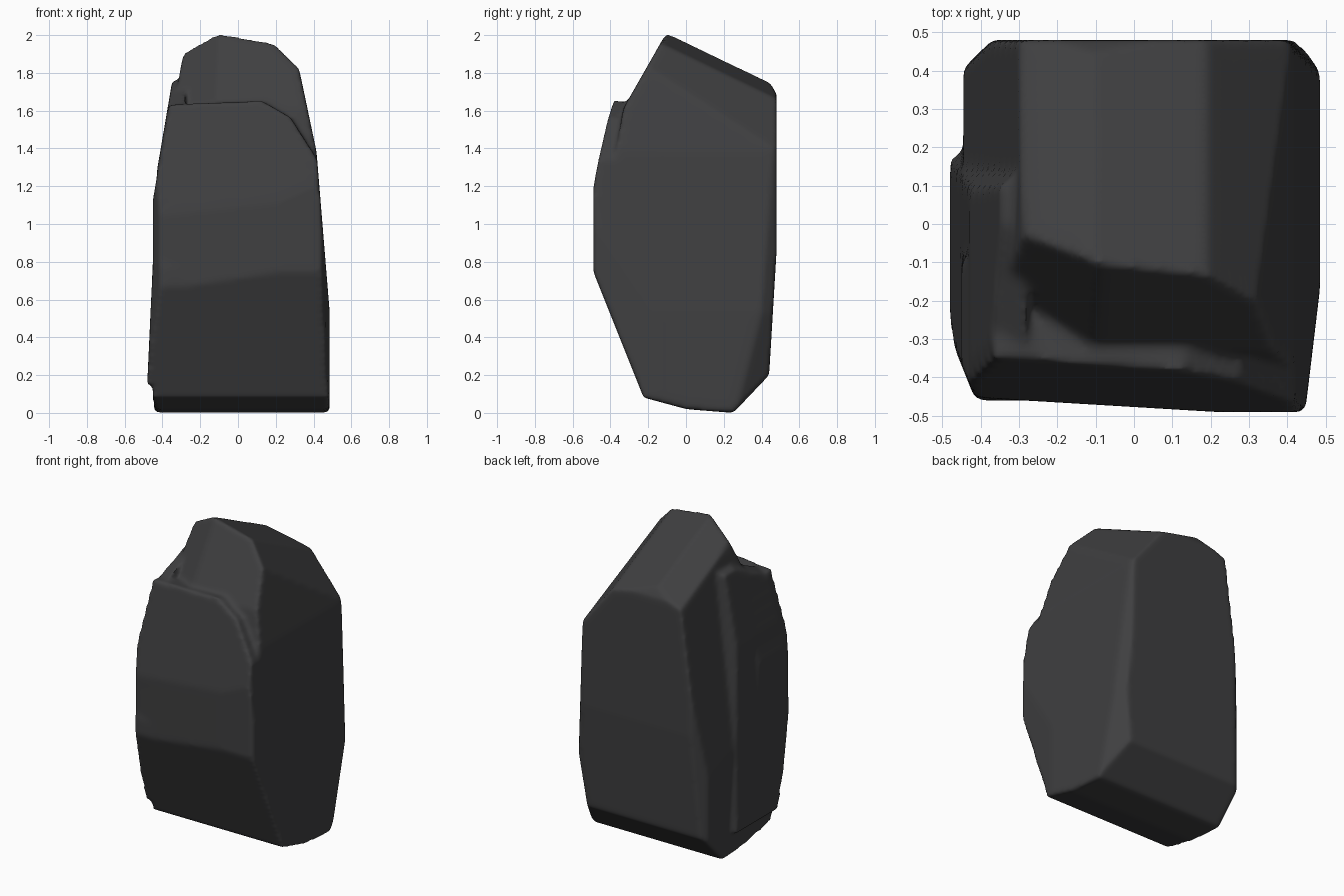
import bpy, bmesh, math
from mathutils import Vector

cube = bpy.data.objects.get("Cube")
if cube:
    bpy.data.objects.remove(cube, do_unlink=True)

stone = bpy.data.materials.new("dark_stone")
stone.use_nodes = True
colour = (0.05, 0.05, 0.052, 1)
stone.diffuse_color = colour
shader = stone.node_tree.nodes["Principled BSDF"]
shader.inputs["Base Color"].default_value = colour
shader.inputs["Roughness"].default_value = 0.9


def chisel(bm, low, high, cuts):
    """Add a block to bm, split off along each (point, outward normal) plane."""
    part = bmesh.new()
    bmesh.ops.create_cube(part, size=1)
    for v in part.verts:
        v.co = [l + (c + 0.5) * (h - l) for l, c, h in zip(low, v.co, high)]
    for point, normal in cuts:
        cut = bmesh.ops.bisect_plane(
            part, geom=part.verts[:] + part.edges[:] + part.faces[:],
            plane_co=point, plane_no=Vector(normal).normalized(), clear_outer=True)
        rim = [e for e in cut["geom_cut"] if isinstance(e, bmesh.types.BMEdge)]
        if rim:
            bmesh.ops.contextual_create(part, geom=rim)
    bmesh.ops.recalc_face_normals(part, faces=part.faces)
    mesh = bpy.data.meshes.new("chunk")
    part.to_mesh(mesh)
    part.free()
    bm.from_mesh(mesh)
    bpy.data.meshes.remove(mesh)


# Faces shared by every chunk: underside, left side and corners
shared = [
    ((0, -.48, .72), (0, -1, -.4)),
    ((0, -.22, .08), (0, -.27, -1)),
    ((0, .25, 0), (0, -.08, -1)),
    ((0, .25, 0), (0, 1, -.95)),
    ((0, .39, .1), (0, 1, -.5)),
    ((0, .47, .7), (0, 1, -.06)),
    ((.42, 0, 1.33), (1, 0, .082)),
    ((.37, 0, 1.6), (1, 0, .21)),
    ((.475, -.25, .6), (1, -.12, 0)),
    ((.45, .44, .7), (1, .7, .03)),
    ((.45, .44, .5), (1, .7, -.18)),
    ((.45, .44, 1.2), (1, .7, .12)),
    ((-.41, .44, .6), (-1, 1, 0)),
    ((-.445, -.38, .6), (-1, -.4, 0)),
]
# Sloping crown of the main body
crown = [
    ((-.11, -.1, 2.01), (.226, .48, 1)),
    ((-.11, -.1, 2.01), (-.39, .48, 1)),
    ((.2, -.1, 1.93), (1.23, .48, 1)),
    ((0, .455, 1.73), (0, 1, .6)),
    ((0, -.105, 2.01), (0, -1, .57)),
    ((-.25, -.06, 1.9), (-.7, -1, .6)),
    ((0, -.33, 1.62), (0, -1, .18)),
    ((-.29, 0, 1.92), (-1, .05, .13)),
    ((-.32, 0, 1.75), (-1, .05, .22)),
]
# Front layer, ending in a ledge that curves down to the left
ledge = [
    ((.1, -.483, 1.1), (-.08, -1, .18)),
    ((.1, -.483, 1), (-.06, -1, 0)),
    ((0, -.38, 1.65), (-.03, .15, 1)),
    ((.2, -.38, 1.61), (.6, .1, 1)),
    ((.33, -.38, 1.48), (1.6, .1, 1)),
    ((-.37, 0, 1.6), (-1, 0, .17)),
]
# Raised layer on the right side
flank = [
    ((-.43, 0, 1.25), (-1, 0, .046)),
    ((-.375, 0, 1.6), (-1, 0, .17)),
    ((-.47, .12, .7), (-.7, 1, .1)),
    ((0, -.4, 1.1), (0, -1, .18)),
    ((-.34, -.04, 1.74), (-.4, -.45, 1)),
]

bm = bmesh.new()
chisel(bm, (-.445, -.45, 0), (.485, .48, 2.02), shared + crown)
chisel(bm, (-.45, -.49, 0), (.485, -.1, 1.66), shared + ledge)
chisel(bm, (-.49, -.46, .15), (-.28, .2, 1.76), shared + flank)

mesh = bpy.data.meshes.new("rock")
bm.to_mesh(mesh)
bm.free()
mesh.materials.append(stone)
rock = bpy.data.objects.new("rock", mesh)
bpy.context.collection.objects.link(rock)

# Fuse the chunks and weather their edges
fuse = rock.modifiers.new("fuse", "REMESH")
fuse.mode = "VOXEL"
fuse.voxel_size = 0.014
fuse.use_smooth_shade = True
weather = rock.modifiers.new("weather", "SMOOTH")
weather.factor = 0.5
weather.iterations = 8

bpy.context.view_layer.objects.active = rock
rock.select_set(True)
for name in ("fuse", "weather"):
    bpy.ops.object.modifier_apply(modifier=name)
bpy.ops.object.shade_smooth_by_angle(angle=math.radians(50))
